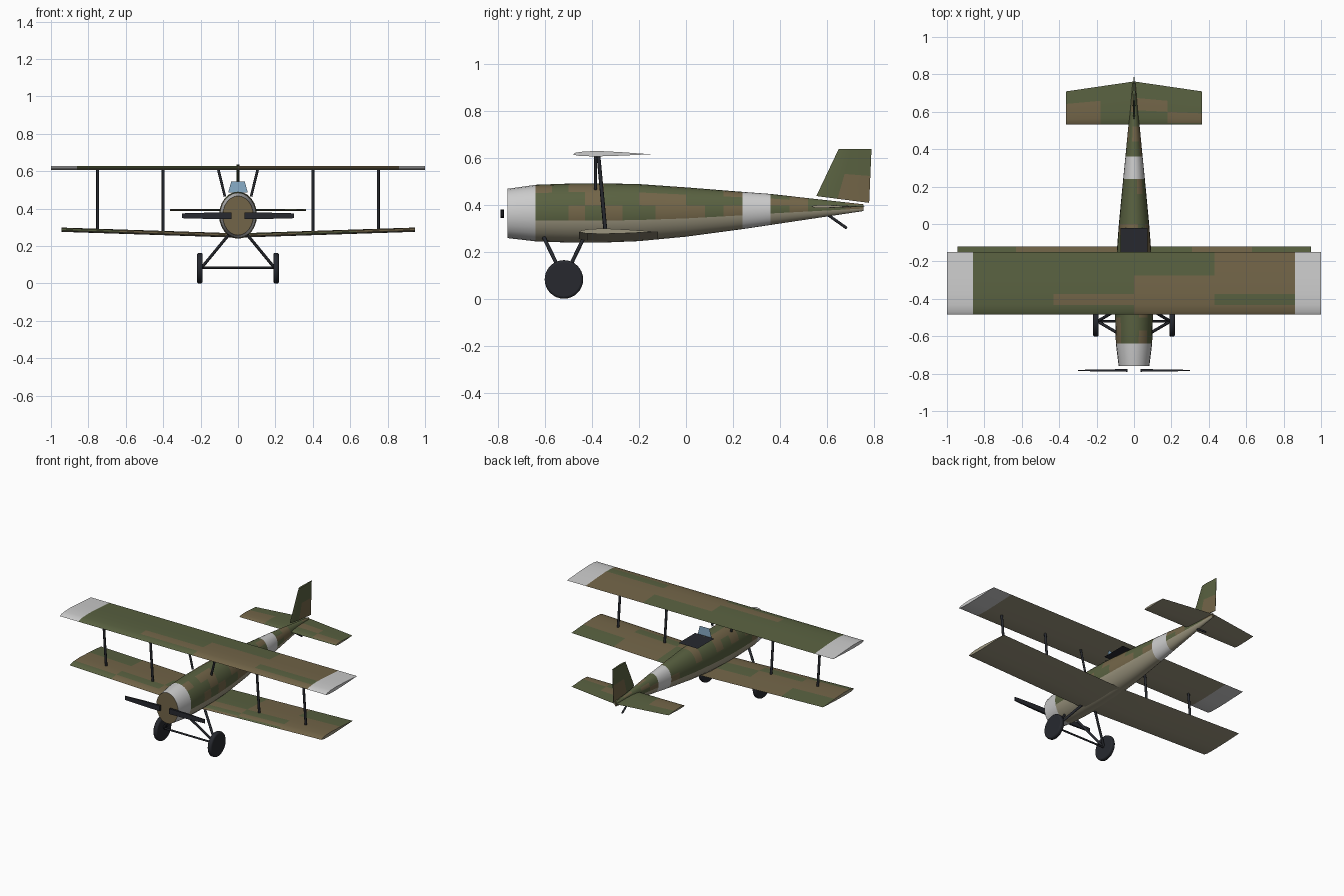
import bpy, bmesh, math, random
from mathutils import Vector

if "Cube" in bpy.data.objects:
    bpy.data.objects.remove(bpy.data.objects["Cube"])

random.seed(7)

COLOURS = {
    "green": (0.10, 0.12, 0.052), "brown": (0.17, 0.13, 0.065),
    "khaki": (0.33, 0.30, 0.21), "silver": (0.75, 0.75, 0.75),
    "dark": (0.02, 0.022, 0.028), "glass": (0.25, 0.42, 0.58),
}
MATS = {}
for key, rgb in COLOURS.items():
    MATS[key] = bpy.data.materials.new(key)
    MATS[key].diffuse_color = (*rgb, 1)
ORDER = list(COLOURS)


def finish(name, bm, mats):
    me = bpy.data.meshes.new(name)
    bm.to_mesh(me)
    bm.free()
    for m in mats:
        me.materials.append(MATS[m])
    ob = bpy.data.objects.new(name, me)
    bpy.context.collection.objects.link(ob)
    return ob


def loft(name, rings, paint):
    """Skin closed rings; paint(i, k) names the colour of face k in bay i (-1 for caps)."""
    bm = bmesh.new()
    vs = [[bm.verts.new(p) for p in r] for r in rings]
    n = len(rings[0])
    for i in range(len(vs) - 1):
        for k in range(n):
            j = (k + 1) % n
            f = bm.faces.new((vs[i][k], vs[i][j], vs[i + 1][j], vs[i + 1][k]))
            f.material_index = ORDER.index(paint(i, k))
    for end, bay in ((vs[0], 0), (vs[-1], len(vs) - 2)):
        bm.faces.new(end).material_index = ORDER.index(paint(-1, bay))
    bmesh.ops.recalc_face_normals(bm, faces=bm.faces)
    return finish(name, bm, ORDER)


def rod(name, a, b, r, sides=12):
    a, b = Vector(a), Vector(b)
    bm = bmesh.new()
    bmesh.ops.create_cone(bm, cap_ends=True, segments=sides, radius1=r, radius2=r, depth=(b - a).length)
    ob = finish(name, bm, ["dark"])
    ob.location = (a + b) / 2
    ob.rotation_euler = (b - a).to_track_quat('Z', 'Y').to_euler()
    return ob


def sheet(name, pts, mat):
    bm = bmesh.new()
    bm.faces.new([bm.verts.new(p) for p in pts])
    return finish(name, bm, [mat])


def lerp_table(table, y):
    for a, b in zip(table, table[1:]):
        if y <= b[0]:
            t = (y - a[0]) / (b[0] - a[0])
            return [p + (q - p) * t for p, q in zip(a, b)]
    return table[-1]


# Fuselage: elliptical sections (y, half width, bottom z, top z)
PROFILE = [(-0.76, 0.082, 0.258, 0.468), (-0.64, 0.097, 0.244, 0.485), (-0.5, 0.101, 0.239, 0.490),
           (-0.35, 0.101, 0.239, 0.491), (-0.2, 0.096, 0.245, 0.488), (0.0, 0.081, 0.264, 0.474),
           (0.24, 0.058, 0.296, 0.455), (0.36, 0.046, 0.314, 0.446), (0.755, 0.008, 0.373, 0.402)]
STATIONS = [-0.76, -0.64, -0.57, -0.5, -0.43, -0.35, -0.27, -0.2, -0.13, -0.06, 0.0, 0.08,
            0.16, 0.24, 0.36, 0.44, 0.52, 0.6, 0.68, 0.755]
SIDES = 24
rings = []
for y in STATIONS:
    _, w, lo, hi = lerp_table(PROFILE, y)
    rings.append([(w * math.cos(math.tau * k / SIDES), y,
                   (lo + hi) / 2 + (hi - lo) / 2 * math.sin(math.tau * k / SIDES)) for k in range(SIDES)])
blocks = {}


def paint_body(i, k):
    if i == -1:
        return "brown"
    if STATIONS[i] in (-0.76, 0.24):
        return "silver"
    if 13 <= k <= 22:
        return "khaki"
    return blocks.setdefault((i, (k + 1) % SIDES // 2), random.choice(("green", "green", "brown")))


loft("fuselage", rings, paint_body)

# Wings and tailplane: shared aerofoil (chord fraction, height), upper side first
AEROFOIL = [(0, 0), (0.04, 0.008), (0.15, 0.013), (0.33, 0.015), (0.62, 0.010), (1, 0.001),
            (0.62, -0.005), (0.33, -0.008), (0.1, -0.007)]


def wing(name, sections, pattern, tips=False):
    """sections: (x, leading y, trailing y, z, thickness scale); pattern: colour rows front to back."""
    rings = [[(x, y0 + (y1 - y0) * u, z + h * s) for u, h in AEROFOIL] for x, y0, y1, z, s in sections]
    last = len(sections) - 2

    def paint(i, k):
        if tips and (i in (0, last) or (i == -1)):
            return "silver"
        if i == -1:
            return "khaki"
        if k > 4:
            return "khaki"
        return "green" if pattern[k][i] == "G" else "brown"
    return loft(name, rings, paint)


wing("upper_wing", [(x, -0.483, -0.15, 0.614, 1) for x in (-1, -0.86, -0.43, 0, 0.43, 0.86, 1)],
     ["GGGBBG", "GGGBBB", "GGBBGG", "GGGBBB", "GGGGBB"], tips=True)
wing("lower_wing", [(x, -0.455, -0.12, 0.253 + 0.031 * abs(x) / 0.945, 1)
                    for x in (-0.945, -0.63, -0.31, 0, 0.31, 0.63, 0.945)],
     ["GBBBGB", "GBBGBB", "BGBBGB", "BBGGBB", "GBBGBG"])
wing("tailplane", [(x, 0.533, 0.762 - 0.053 * abs(x) / 0.363, 0.391, 0.55)
                   for x in (-0.363, -0.18, 0, 0.18, 0.363)],
     ["BGGG", "BGGB", "BGGB", "BGBG", "GGGG"])

# Fin
fin_rings = []
for t in (0, 0.5, 1):
    y0, y1 = 0.555 + 0.095 * t, 0.78 + 0.01 * t
    z0, z1 = 0.437 + 0.2 * t, 0.408 + 0.229 * t
    fin_rings.append([(s * 0.007, y0 + (y1 - y0) * u, z0 + (z1 - z0) * u)
                      for u, s in ((0, 0), (0.12, 0.8), (0.4, 1), (1, 0.15), (1, -0.15), (0.4, -1), (0.12, -0.8))])
loft("fin", fin_rings, lambda i, k: "brown" if i == 0 and k in (2, 4) else "green")

# Cockpit opening and windscreen
sheet("cockpit_opening", [(-0.072, -0.2, 0.487), (0.072, -0.2, 0.487),
                          (0.072, -0.022, 0.487), (-0.072, -0.022, 0.487)], "dark")
sheet("windscreen", [(-0.052, -0.2, 0.487), (0.052, -0.2, 0.487),
                     (0.036, -0.2, 0.546), (-0.036, -0.2, 0.546)], "glass")

for side, s in (("left", 1), ("right", -1)):
    # Wing struts
    for label, x in (("inner", 0.4), ("outer", 0.75)):
        rod(f"{side}_{label}_wing_strut", (s * x, -0.373, 0.612),
            (s * x, -0.342, 0.255 + 0.031 * x / 0.945), 0.008)
    rod(f"{side}_cabane_strut", (s * 0.106, -0.385, 0.612), (s * 0.07, -0.385, 0.465), 0.007)

    # Undercarriage legs
    for label, y in (("front", -0.605), ("rear", -0.435)):
        rod(f"{side}_{label}_gear_leg", (s * 0.05, y, 0.26), (s * 0.195, -0.52, 0.084), 0.008)

    # Wheels
    wheel = rod(f"{side}_wheel", (s * 0.189, -0.52, 0.082), (s * 0.219, -0.52, 0.082), 0.082, 32)
    bev = wheel.modifiers.new("bevel", 'BEVEL')
    bev.width, bev.segments = 0.01, 3

    # Propeller blades
    loft(f"{side}_propeller_blade",
         [[(s * x, -0.783 + a * t, 0.362 + b * h) for a, b in ((-1, -1), (1, -1), (1, 1), (-1, 1))]
          for x, t, h in ((0.036, 0.007, 0.018), (0.15, 0.006, 0.017), (0.3, 0.003, 0.013))],
         lambda i, k: "dark")

rod("axle", (-0.2, -0.52, 0.084), (0.2, -0.52, 0.084), 0.006)
rod("tail_skid", (0, 0.6, 0.36), (0, 0.685, 0.3), 0.006)

# Smooth shading with crisp edges
bpy.ops.object.select_all(action='SELECT')
bpy.context.view_layer.objects.active = bpy.data.objects["fuselage"]
bpy.ops.object.shade_smooth_by_angle(angle=math.radians(40))

for m in bpy.data.materials:
    if m.users and not m.is_grease_pencil:
        m.use_nodes = True
        m.node_tree.nodes["Principled BSDF"].inputs["Base Color"].default_value = m.diffuse_color
